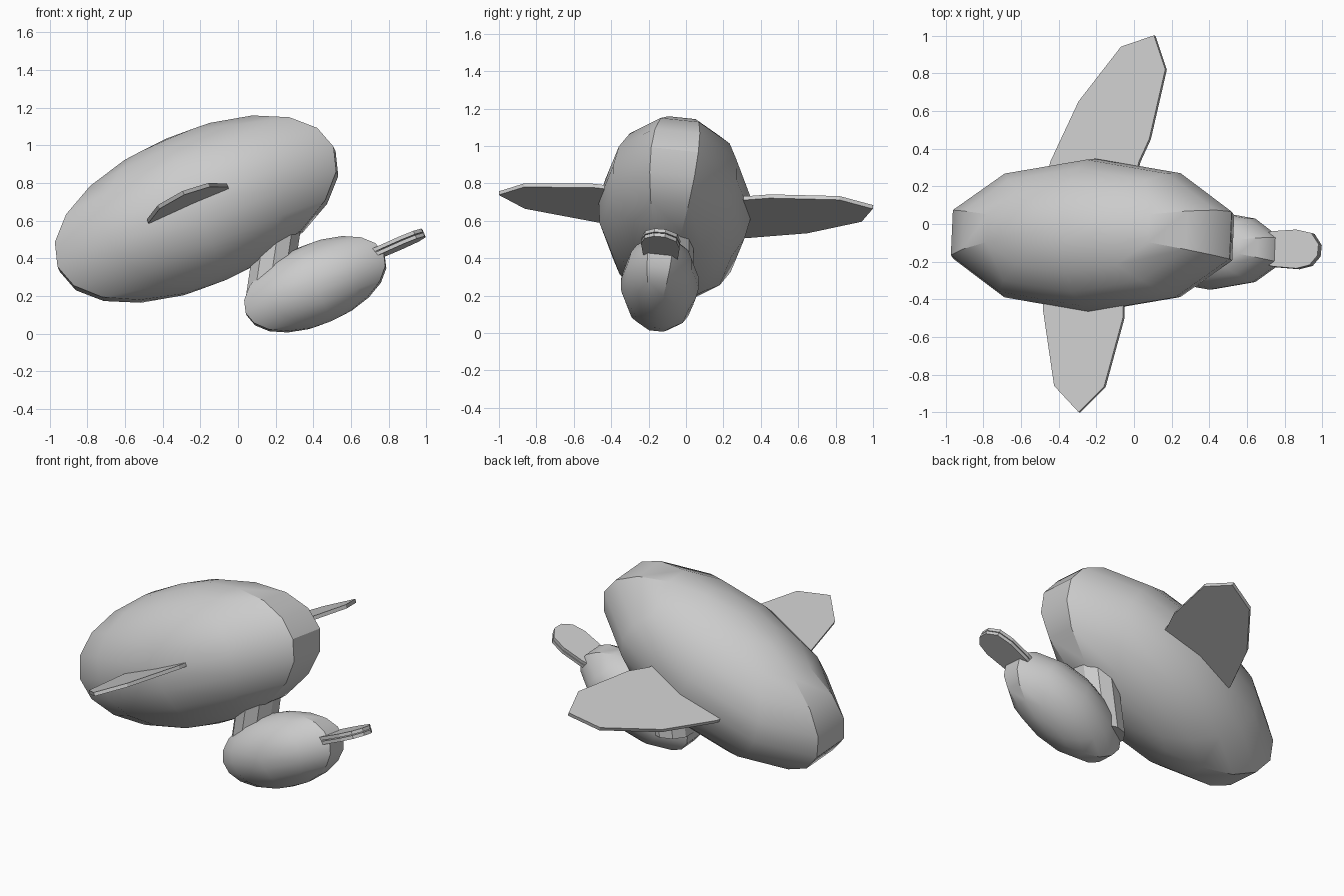
import bpy, bmesh, math
from mathutils import Matrix, Vector

if "Cube" in bpy.data.objects:
    bpy.data.objects.remove(bpy.data.objects["Cube"], do_unlink=True)

grey = bpy.data.materials.new("plain grey")
grey.use_nodes = True
COLOUR = (0.6, 0.6, 0.6, 1)
grey.diffuse_color = COLOUR
grey.node_tree.nodes["Principled BSDF"].inputs["Base Color"].default_value = COLOUR

TILT = Matrix.Rotation(math.radians(-23.5), 4, 'Y') @ Matrix.Rotation(math.radians(-6.5), 4, 'X')
BODY = Vector((-0.22, -0.06, 0.662))
HEAD = Vector((0.41, -0.14, 0.263))


def finish(name, bm, matrix, smooth=False):
    """Turn a bmesh into a grey object, placed by the matrix."""
    bmesh.ops.transform(bm, matrix=matrix, verts=bm.verts)
    bmesh.ops.recalc_face_normals(bm, faces=bm.faces)
    mesh = bpy.data.meshes.new(name)
    bm.to_mesh(mesh)
    bm.free()
    mesh.materials.append(grey)
    obj = bpy.data.objects.new(name, mesh)
    bpy.context.collection.objects.link(obj)
    if smooth:
        bpy.ops.object.select_all(action='DESELECT')
        obj.select_set(True)
        bpy.context.view_layer.objects.active = obj
        bpy.ops.object.shade_smooth_by_angle(angle=math.radians(30))
    return obj


def ellipsoid(name, centre, radii):
    bm = bmesh.new()
    bmesh.ops.create_uvsphere(bm, u_segments=10, v_segments=10, radius=1)
    finish(name, bm, Matrix.Translation(centre) @ TILT @ Matrix.Diagonal((*radii, 1)), True)


def slab(name, centre, outline, thickness, offset=0.0):
    """Flat plate in the tilted plane through centre, outline given as plan x, y."""
    bm = bmesh.new()
    verts = []
    for x, y in outline:
        v = (y - centre.y) / TILT[1][1]
        u = (x - centre.x - TILT[0][1] * v) / TILT[0][0]
        verts.append(bm.verts.new((u, v, offset - thickness / 2)))
    face = bm.faces.new(verts)
    ext = bmesh.ops.extrude_face_region(bm, geom=[face])["geom"]
    top = [e for e in ext if isinstance(e, bmesh.types.BMVert)]
    bmesh.ops.translate(bm, verts=top, vec=(0, 0, thickness))
    finish(name, bm, Matrix.Translation(centre) @ TILT)


# Body and head share one tilted shape
ellipsoid("body", BODY, (0.84, 0.41, 0.41))
ellipsoid("head", HEAD, (0.42, 0.21, 0.215))

# Wings, with roots buried in the body
slab("right_wing", BODY, [(-0.47, -0.30), (-0.48, -0.45), (-0.42, -0.86), (-0.29, -1.0),
                          (-0.155, -0.865), (-0.055, -0.50), (-0.05, -0.30)], 0.022)
slab("left_wing", BODY, [(-0.47, 0.20), (-0.44, 0.33), (-0.29, 0.65), (-0.065, 0.94),
                         (0.11, 1.0), (0.17, 0.82), (0.085, 0.45), (0.03, 0.33), (0.0, 0.20)], 0.022)

# Beak: two thin rounded plates
beak_outline = [(0.62, -0.20), (0.75, -0.228), (0.87, -0.238), (0.94, -0.22), (0.982, -0.17),
                (0.988, -0.11), (0.95, -0.05), (0.87, -0.032), (0.75, -0.04), (0.62, -0.07)]
beak_centre = Vector((0.80, -0.135, 0.455))
for name, side in (("upper_beak", 1), ("lower_beak", -1)):
    slab(name, beak_centre, beak_outline, 0.02, side * 0.0125)

# Neck: ten-sided column leaning slightly forward
bm = bmesh.new()
bmesh.ops.create_cone(bm, cap_ends=True, segments=10, radius1=1, radius2=1, depth=1)
lean = Matrix.Identity(4)
lean[0][2] = 0.15
finish("neck", bm, Matrix.Translation((0.185, -0.09, 0.36)) @ lean @ Matrix.Diagonal((0.125, 0.13, 0.42, 1)))
